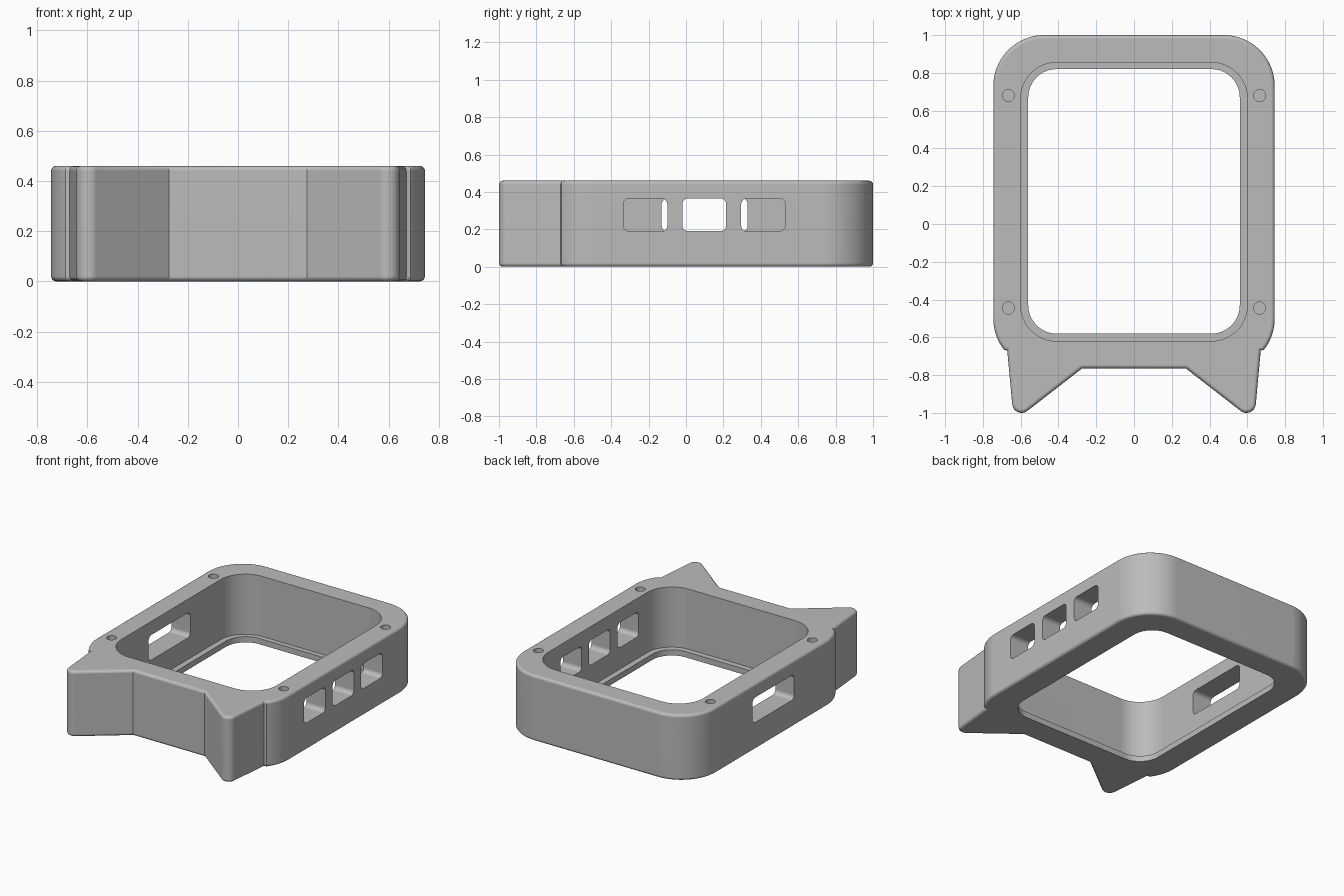
import bpy, bmesh
from math import cos, sin, radians, pi
from mathutils import Matrix, Vector

cube = bpy.data.objects.get("Cube")
if cube:
    bpy.data.objects.remove(cube)

HEIGHT = 0.46
grey = bpy.data.materials.new("plain grey")
grey.use_nodes = True
COLOUR = (0.5, 0.5, 0.5, 1)
grey.diffuse_color = COLOUR
grey.node_tree.nodes["Principled BSDF"].inputs["Base Color"].default_value = COLOUR


def arc(cx, cy, r, start, end, steps):
    """Points along an arc, angles in degrees."""
    angles = [radians(start + (end - start) * i / steps) for i in range(steps + 1)]
    return [(cx + r * cos(a), cy + r * sin(a)) for a in angles]


def rounded_rect(x0, x1, y0, y1, r, steps=12):
    pts = []
    for cx, cy, a in ((x1 - r, y1 - r, 0), (x0 + r, y1 - r, 90),
                      (x0 + r, y0 + r, 180), (x1 - r, y0 + r, 270)):
        pts += arc(cx, cy, r, a, a + 90, steps)
    return pts


def prism(name, outline, z0, z1, matrix=Matrix(), edge=0):
    """Extrude an outline from z0 to z1, optionally rounding its rims."""
    bm = bmesh.new()
    base = bm.faces.new([bm.verts.new((x, y, z0)) for x, y in outline])
    new = bmesh.ops.extrude_face_region(bm, geom=[base])["geom"]
    bmesh.ops.translate(bm, vec=(0, 0, z1 - z0),
                        verts=[v for v in new if isinstance(v, bmesh.types.BMVert)])
    bmesh.ops.recalc_face_normals(bm, faces=bm.faces)
    if edge:
        rims = [e for e in bm.edges if abs(e.verts[0].co.z - e.verts[1].co.z) < 1e-5]
        bmesh.ops.bevel(bm, geom=rims, offset=edge, segments=4, profile=0.5,
                        affect='EDGES')
    bm.transform(matrix)
    mesh = bpy.data.meshes.new(name)
    bm.to_mesh(mesh)
    bm.free()
    mesh.materials.append(grey)
    obj = bpy.data.objects.new(name, mesh)
    bpy.context.collection.objects.link(obj)
    return obj


# Case body: half outline from the front notch round to the back, then mirrored
half = [(0.275, -0.765)]
half += arc(0.595, -0.95, 0.05, -126, -6, 8)            # prong tip
half += [(0.671, -0.67)]
half += arc(0.475, -0.5, 0.27, -38, 0, 8)               # front shoulder
half += arc(0.475, 0.73, 0.27, 0, 90, 20)               # back corner
outline = half + [(-x, y) for x, y in reversed(half)]
body = prism("case_frame", outline, 0, HEIGHT, edge=0.02)

# Cavity leaving a thin lip, and the window through the lip
cutters = [
    prism("cavity_cutter", rounded_rect(-0.6, 0.6, -0.62, 0.855, 0.19), 0.04, 0.6),
    prism("window_cutter", rounded_rect(-0.56, 0.56, -0.58, 0.82, 0.15), -0.1, 0.2),
]

# Screw holes in the top rim
for x in (-0.665, 0.665):
    for y in (-0.445, 0.68):
        cutters.append(prism("screw_hole_cutter", arc(x, y, 0.032, 0, 345, 23), 0.2, 0.6))

# Side ports: three on the left wall, one wide on the right wall
to_side = Matrix(((0, 0, 1, 0), (1, 0, 0, 0), (0, 1, 0, 0), (0, 0, 0, 1)))
for y0, y1, x0, x1 in ((-0.335, -0.1, 0.5, 0.9), (-0.02, 0.215, 0.5, 0.9),
                       (0.295, 0.53, 0.5, 0.9), (-0.13, 0.33, -0.9, -0.5)):
    cutters.append(prism("port_cutter", rounded_rect(y0, y1, 0.19, 0.365, 0.03, 5),
                         x0, x1, to_side))

bpy.context.view_layer.objects.active = body
for cutter in cutters:
    cut = body.modifiers.new("cut", 'BOOLEAN')
    cut.operation = 'DIFFERENCE'
    cut.solver = 'EXACT'
    cut.object = cutter
    bpy.ops.object.modifier_apply(modifier=cut.name)
    bpy.data.objects.remove(cutter)

# Smooth the curved walls, keeping flat faces flat
bpy.ops.object.select_all(action='DESELECT')
body.select_set(True)
bpy.ops.object.shade_smooth_by_angle(angle=radians(30))
weighted = body.modifiers.new("weighted_normals", 'WEIGHTED_NORMAL')
weighted.keep_sharp = True
